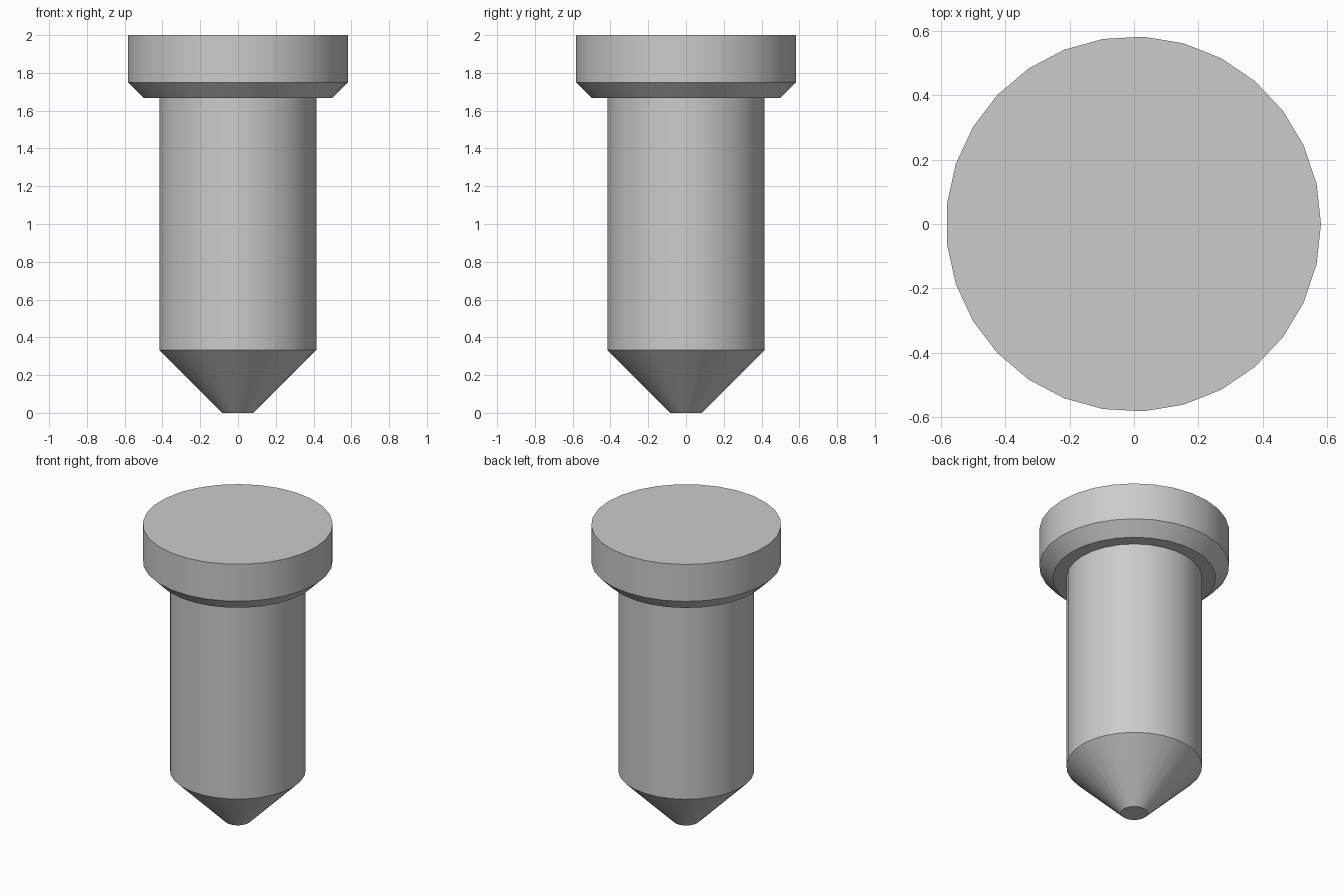
import bpy
import bmesh
from math import cos, sin, pi, radians

cube = bpy.data.objects.get("Cube")
if cube:
    bpy.data.objects.remove(cube, do_unlink=True)

SIDES = 29

# Plain grey metal
metal = bpy.data.materials.new("grey_metal")
metal.use_nodes = True
grey = (0.6, 0.6, 0.6, 1)
metal.diffuse_color = grey
metal.node_tree.nodes["Principled BSDF"].inputs["Base Color"].default_value = grey


def lathe(name, profile, sides, material):
    """Turn a (radius, height) profile around z into a closed solid."""
    bm = bmesh.new()
    shift = profile[-1][0] * (1 - cos(pi / sides)) / 2  # centre the odd-sided outline
    rings = []
    for r, z in profile:
        rings.append([bm.verts.new((r * cos(2 * pi * i / sides) - shift,
                                    r * sin(2 * pi * i / sides), z))
                      for i in range(sides)])
    for low, high in zip(rings, rings[1:]):
        for i in range(sides):
            j = (i + 1) % sides
            bm.faces.new((low[i], low[j], high[j], high[i]))
    bm.faces.new(rings[0][::-1])
    bm.faces.new(rings[-1])
    bmesh.ops.recalc_face_normals(bm, faces=bm.faces)
    mesh = bpy.data.meshes.new(name)
    bm.to_mesh(mesh)
    bm.free()
    mesh.materials.append(material)
    obj = bpy.data.objects.new(name, mesh)
    bpy.context.collection.objects.link(obj)
    return obj


# Headed pin: blunt tip, cone, shank, head underside, chamfer, head rim
pin = lathe("headed_pin", [
    (0.083, 0),
    (0.417, 0.333),
    (0.417, 1.667),
    (0.5, 1.667),
    (0.583, 1.75),
    (0.583, 2),
], SIDES, metal)

# Smooth round walls, crisp rims
bpy.ops.object.select_all(action="DESELECT")
pin.select_set(True)
bpy.context.view_layer.objects.active = pin
bpy.ops.object.shade_smooth_by_angle(angle=radians(30))
